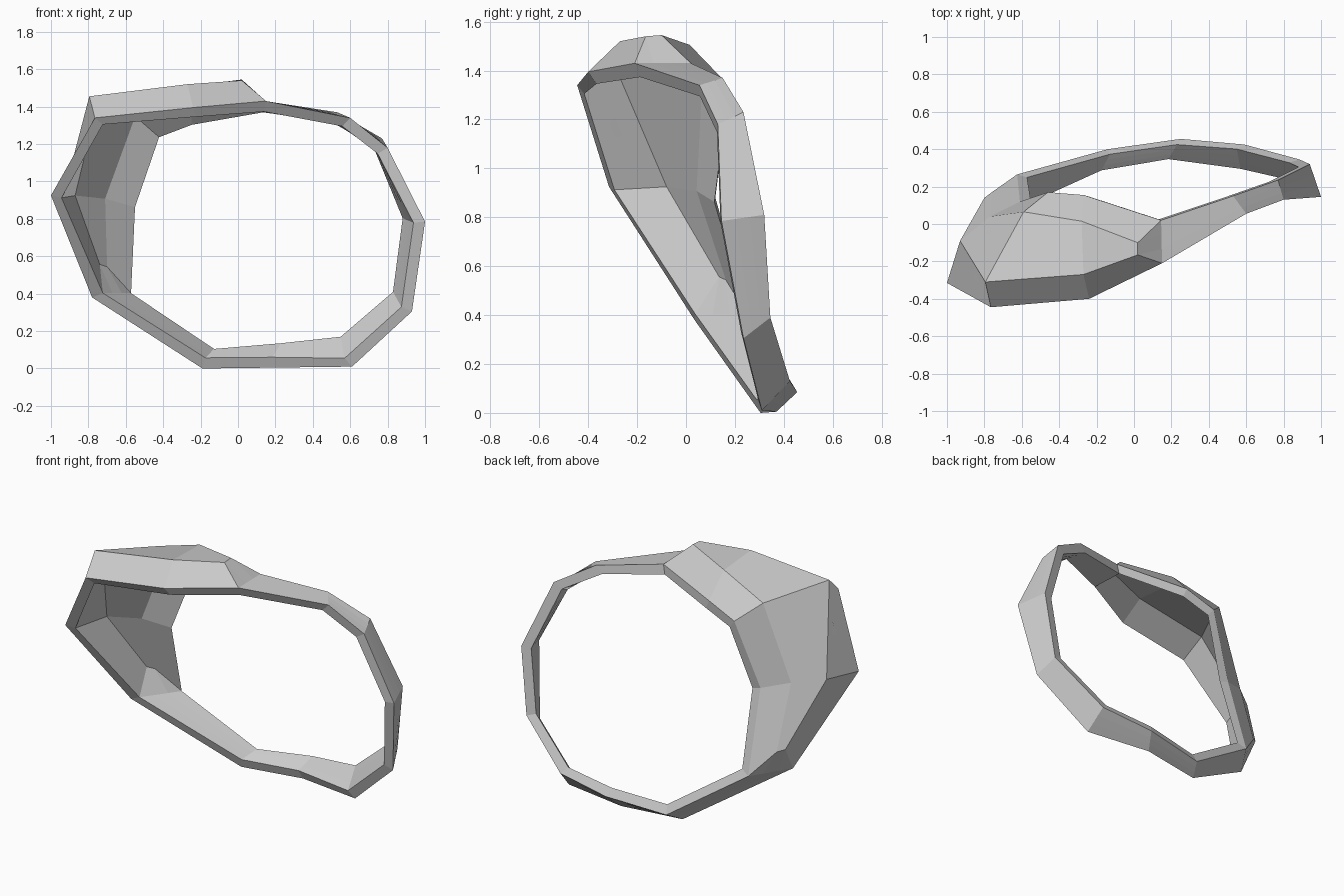
import bpy, bmesh
from mathutils import Vector as V

CENTRE = V((0, 0.08, 0.70))   # the band's thickness points toward here
THICK = 0.062

# Narrow half: (front edge, back edge) of the outer surface at each station
narrow = [
    ((-0.78, 0.035, 0.38), (-0.625, 0.265, 0.375)),
    ((-0.19, 0.305, 0.00), (-0.14, 0.40, 0.05)),
    ((0.20, 0.37, 0.005), (0.25, 0.455, 0.085)),
    ((0.61, 0.31, 0.01), (0.59, 0.425, 0.13)),
    ((0.93, 0.235, 0.305), (0.885, 0.345, 0.39)),
    ((1.00, 0.145, 0.785), (0.94, 0.32, 0.81)),
    ((0.80, 0.13, 1.18), (0.77, 0.235, 1.23)),
    ((0.60, 0.055, 1.34), (0.53, 0.15, 1.37)),
    ((0.15, -0.21, 1.43), (0.145, 0.02, 1.43)),
]

# Wide half: front edge, two ridge points, back edge
wide = [
    (narrow[-1][0], (0.02, -0.165, 1.54), (0.02, -0.10, 1.545), narrow[-1][1]),
    ((-0.24, -0.40, 1.395), (-0.27, -0.27, 1.52), (-0.28, 0.015, 1.505), (-0.27, 0.155, 1.36)),
    ((-0.765, -0.445, 1.34), (-0.795, -0.31, 1.455), (-0.59, 0.065, 1.395), (-0.46, 0.17, 1.285)),
    ((-1.00, -0.315, 0.925), (-0.93, -0.09, 0.94), (-0.77, 0.04, 0.925), (-0.61, 0.12, 0.88)),
    (narrow[0][0], (-0.80, 0.14, 0.545), (-0.76, 0.17, 0.53), narrow[0][1]),
]


def spread(front, back):
    """Give a narrow station the same four points as a wide one."""
    f, b = V(front), V(back)
    return [f, f.lerp(b, 1 / 3), f.lerp(b, 2 / 3), b]


stations = [spread(*s) for s in narrow] + [[V(p) for p in s] for s in wide]

# Closed loop of hollow-shell sections: outer points, then inner ones back
bm = bmesh.new()
rings = []
for outer in stations:
    inner = [p + (CENTRE - p).normalized() * THICK for p in reversed(outer)]
    rings.append([bm.verts.new(p) for p in outer + inner])
count = len(rings)
for i in range(count):
    a, b = rings[i], rings[(i + 1) % count]
    for j in range(8):
        k = (j + 1) % 8
        if (a[j].co - b[j].co).length < 1e-5 and (a[k].co - b[k].co).length < 1e-5:
            continue
        bm.faces.new((a[j], a[k], b[k], b[j]))
bmesh.ops.remove_doubles(bm, verts=bm.verts, dist=0.0005)
bmesh.ops.recalc_face_normals(bm, faces=bm.faces)

mesh = bpy.data.meshes.new("faceted_band")
bm.to_mesh(mesh)
bm.free()
band = bpy.data.objects.new("faceted_band", mesh)
bpy.context.collection.objects.link(band)
